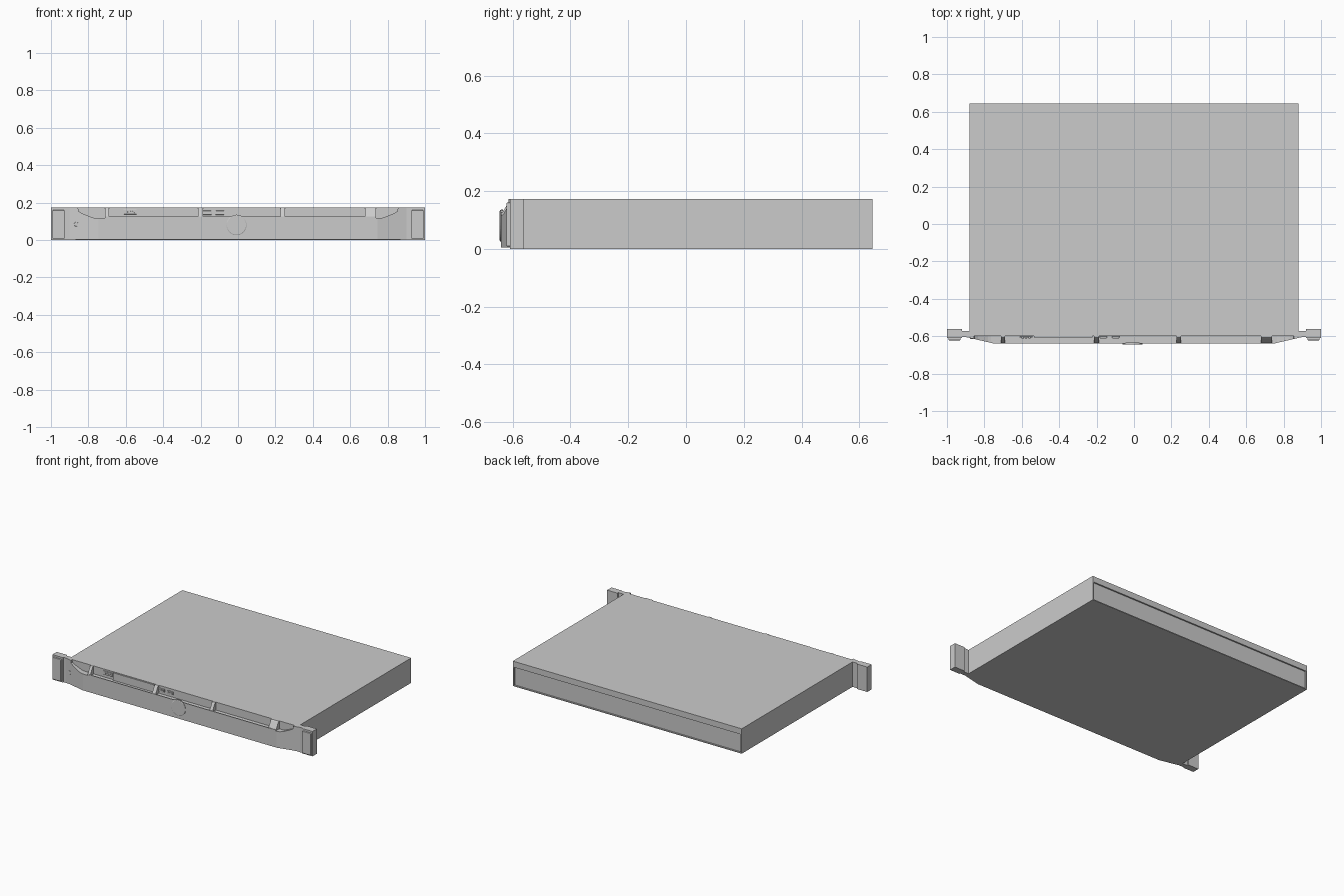
import bpy, bmesh, math

if "Cube" in bpy.data.objects:
    bpy.data.objects.remove(bpy.data.objects["Cube"])


def finish(name, bm):
    bmesh.ops.recalc_face_normals(bm, faces=bm.faces)
    me = bpy.data.meshes.new(name)
    bm.to_mesh(me)
    bm.free()
    ob = bpy.data.objects.new(name, me)
    bpy.context.collection.objects.link(ob)
    return ob


def box(name, x, y, z, bevel=0):
    bm = bmesh.new()
    bmesh.ops.create_cube(bm, size=1)
    for v in bm.verts:
        for i, (a, b) in enumerate((x, y, z)):
            v.co[i] = a if v.co[i] < 0 else b
    ob = finish(name, bm)
    if bevel:
        m = ob.modifiers.new("bevel", 'BEVEL')
        m.width, m.segments = bevel, 2
    return ob


def loft(name, rings):
    """Closed solid through a list of equal-length rings."""
    bm = bmesh.new()
    vs = [[bm.verts.new(p) for p in r] for r in rings]
    n = len(vs[0])
    for a, b in zip(vs, vs[1:]):
        for i in range(n):
            j = (i + 1) % n
            bm.faces.new((a[i], a[j], b[j], b[i]))
    bm.faces.new(vs[0])
    bm.faces.new(vs[-1])
    return finish(name, bm)


def x_prism(name, x0, x1, profile):
    return loft(name, [[(x, y, z) for y, z in profile] for x in (x0, x1)])


def disc(name, x, z, r, y0, y1, sides=32):
    ring = [(r * math.cos(2 * math.pi * i / sides), r * math.sin(2 * math.pi * i / sides))
            for i in range(sides)]
    return loft(name, [[(x + a * s, y, z + b * s) for a, b in ring]
                       for y, s in ((y0, 1), (y1 + 0.002, 1), (y1, 0.94))])


H = 0.173      # overall height
W = 0.88       # chassis half width
DECK = 0.118   # height of the bezel shelf

# Chassis with a shallow rear recess under the lid
box("chassis_body", (-W, W), (-0.60, 0.635), (0, H))
box("rear_lid_band", (-W, W), (0.635, 0.645), (0.132, H))
box("rear_bottom_flange", (-W, W), (0.635, 0.645), (0, 0.006))
for s in (-1, 1):
    a, b = sorted((s * W, s * (W - 0.008)))
    box("rear_side_flange", (a, b), (0.635, 0.645), (0.006, 0.132))


# Bezel body: tapered plan, scooped shoulders
def front_y(x):
    return max(-0.64, -0.602 - 0.038 * (0.91 - abs(x)) / 0.165)


half = [(0.91, H), (0.855, H), (0.853, 0.155), (0.835, 0.143), (0.78, 0.121),
        (0.765, DECK), (0.745, DECK)]
sections = [(-x, z) for x, z in half] + half[::-1]
loft("bezel_body", [[(x, -0.60, 0.004), (x, front_y(x), 0.004),
                     (x, front_y(x), z), (x, -0.60, z)] for x, z in sections])

# Thin front lip with a raised arc above the badge
lip = [(-0.705, 0.125), (-0.05, 0.125), (-0.035, 0.128), (-0.022, 0.134), (-0.008, 0.136),
       (0.006, 0.134), (0.02, 0.128), (0.035, 0.125), (0.735, 0.125)]
loft("bezel_lip", [[(x, -0.634, 0.11), (x, -0.64, 0.11), (x, -0.64, z), (x, -0.634, z)]
                   for x, z in lip])

# Sloping ribs between the vent windows
rib = [(-0.60, DECK - 0.005), (-0.60, H), (-0.606, H), (-0.612, 0.166),
       (-0.632, 0.132), (-0.636, 0.125), (-0.636, DECK - 0.005)]
for x0, x1 in ((-0.71, -0.69), (-0.215, -0.188), (0.227, 0.25), (0.68, 0.738)):
    x_prism("bezel_rib", x0, x1, rib)

# Window fittings: status panel, side plate, ports
box("drive_cover_plate", (-0.535, -0.222), (-0.608, -0.60), (DECK, 0.17))
box("status_panel", (-0.612, -0.542), (-0.608, -0.60), (0.138, 0.163), 0.002)
for i in range(3):
    x = -0.595 + i * 0.018
    disc("status_button", x, 0.15, 0.006, -0.60, -0.612, 12)
for x in (-0.165, -0.097):
    box("port_frame", (x - 0.023, x + 0.023), (-0.607, -0.60), (0.135, 0.157), 0.002)
    box("port_tongue", (x - 0.017, x + 0.017), (-0.611, -0.60), (0.142, 0.149))

# Round badge and lock
disc("round_badge", -0.008, 0.08, 0.054, -0.638, -0.645)
disc("bezel_lock", -0.865, 0.085, 0.012, -0.60, -0.6145, 16)

# Rack ears, mirrored left and right
for s in (-1, 1):
    def span(a, b):
        return sorted((s * a, s * b))
    box("ear_bridge", span(W - 0.01, 0.925), (-0.604, -0.572), (0, H))
    box("ear_block", span(0.92, 1.0), (-0.61, -0.562), (0, H))
    box("ear_latch_pad", span(0.927, 0.993), (-0.622, -0.605), (0.008, 0.16), 0.004)
